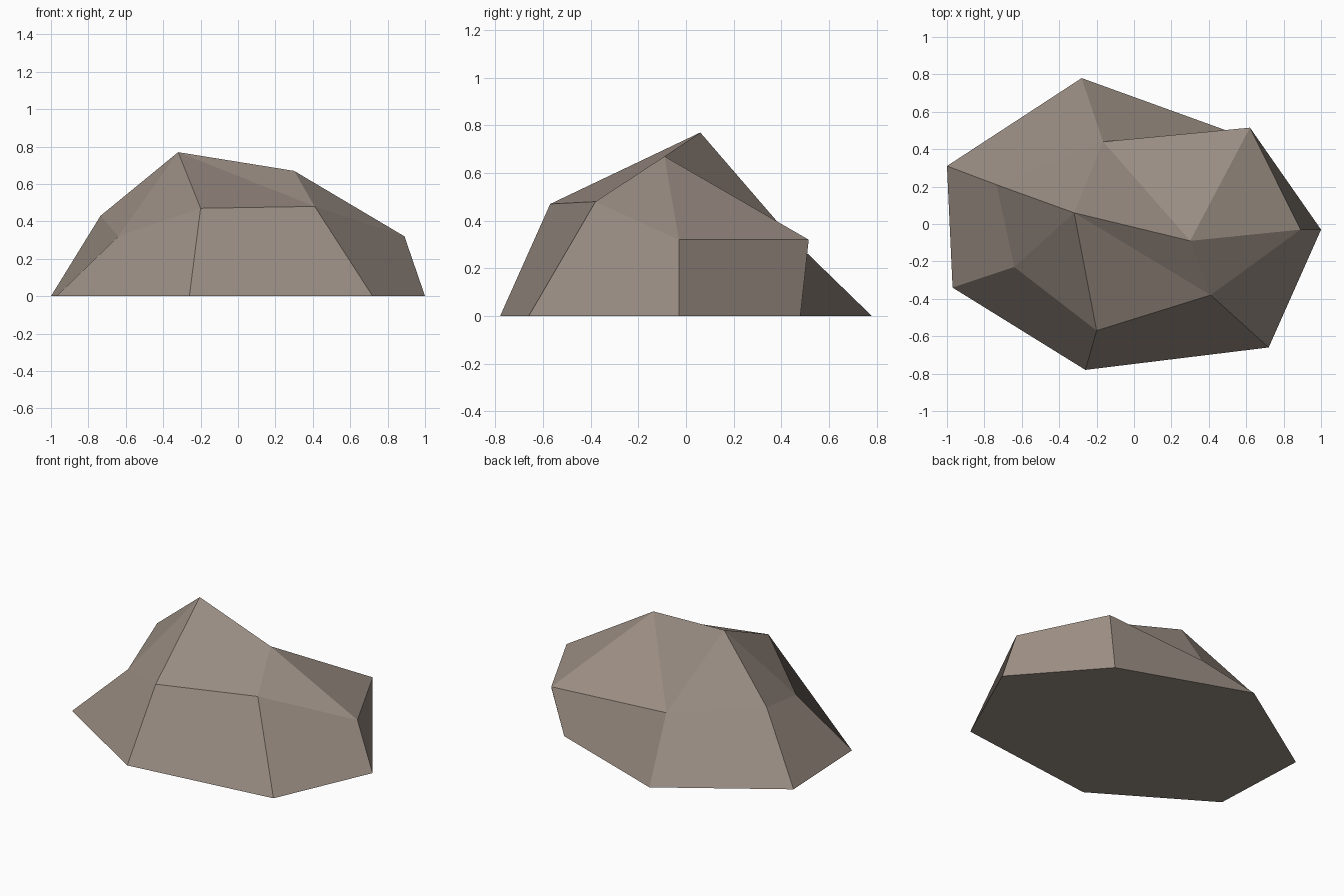
import bpy

if "Cube" in bpy.data.objects:
    bpy.data.objects.remove(bpy.data.objects["Cube"])

# Ground outline, shoulder ring and the two summits of the rock
base = [(-1.0, 0.31), (-0.97, -0.34), (-0.26, -0.78), (0.72, -0.66),
        (1.0, -0.03), (0.55, 0.48), (-0.28, 0.78)]
shoulder = [(-0.735, 0.21, 0.43), (-0.64, -0.23, 0.32), (-0.20, -0.57, 0.47),
            (0.41, -0.38, 0.48), (0.89, -0.03, 0.32), (0.62, 0.515, 0.32),
            (-0.165, 0.44, 0.33)]
summits = [(-0.32, 0.06, 0.77), (0.30, -0.09, 0.67)]

n = len(base)
verts = [(x, y, 0.0) for x, y in base] + shoulder + summits
main_top, low_top = 2 * n, 2 * n + 1

# Underside and sloping side walls
faces = [tuple(reversed(range(n)))]
faces += [(i, (i + 1) % n, n + (i + 1) % n, n + i) for i in range(n)]

# Upper facets: each shoulder edge fans to its nearest summit
for i in range(n):
    top = low_top if i in (3, 4, 5) else main_top
    faces.append((n + i, n + (i + 1) % n, top))

# Ridge facets between the summits
faces += [(n + 3, low_top, main_top), (n + 6, main_top, low_top)]

mesh = bpy.data.meshes.new("rock")
mesh.from_pydata(verts, [], faces)
mesh.update()

# Stone colour
stone = bpy.data.materials.new("warm grey stone")
stone.diffuse_color = (0.32, 0.265, 0.225, 1.0)
stone.use_nodes = True
stone.node_tree.nodes["Principled BSDF"].inputs["Base Color"].default_value = stone.diffuse_color
mesh.materials.append(stone)

rock = bpy.data.objects.new("rock", mesh)
bpy.context.collection.objects.link(rock)
